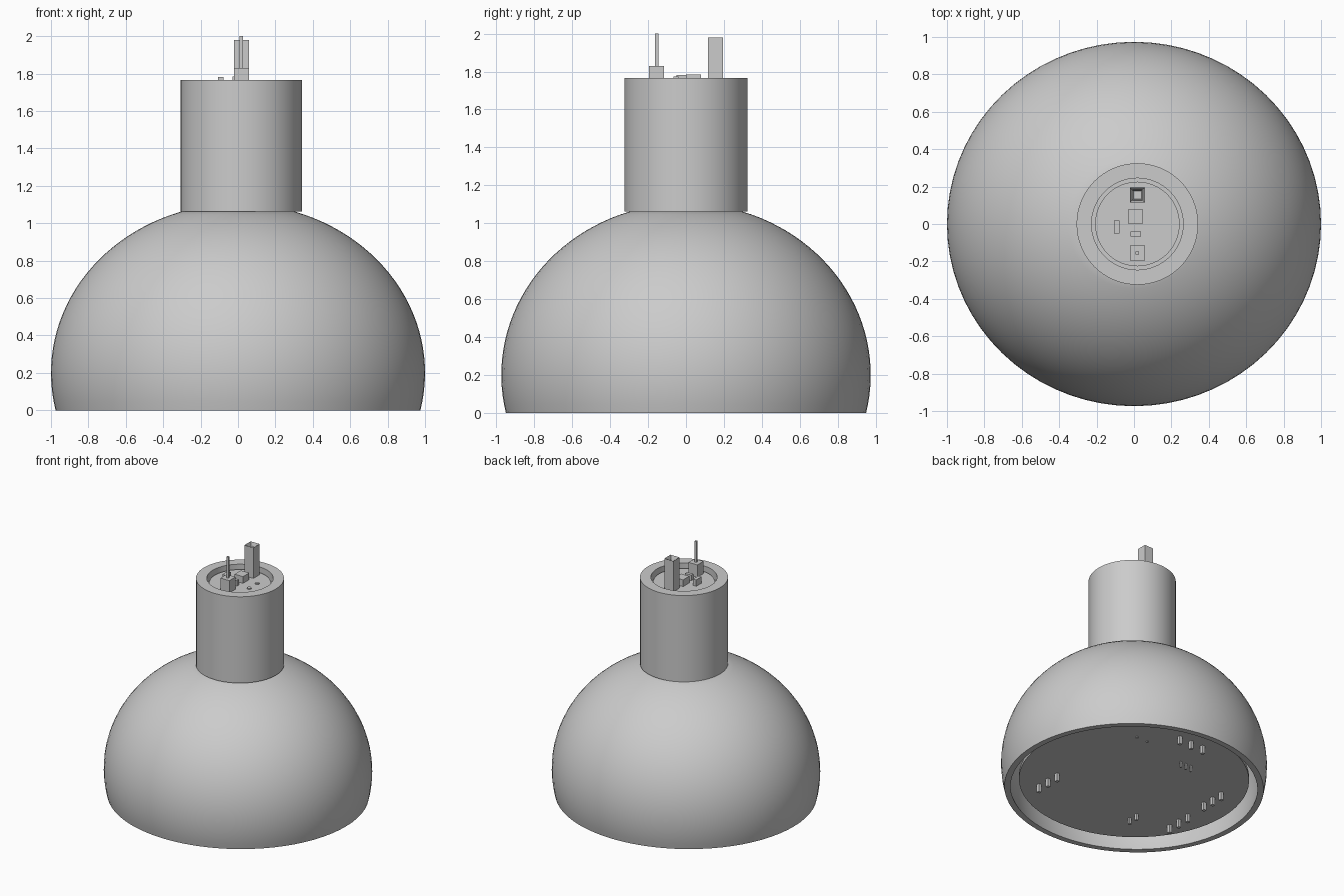
import bpy
import bmesh
import math

if "Cube" in bpy.data.objects:
    bpy.data.objects.remove(bpy.data.objects["Cube"], do_unlink=True)

grey = bpy.data.materials.new("plain_grey")
grey.use_nodes = True
grey.diffuse_color = (0.6, 0.6, 0.6, 1)
grey.node_tree.nodes["Principled BSDF"].inputs["Base Color"].default_value = (0.6, 0.6, 0.6, 1)


def finish(bm, name, smooth=False):
    bmesh.ops.recalc_face_normals(bm, faces=bm.faces)
    mesh = bpy.data.meshes.new(name)
    bm.to_mesh(mesh)
    bm.free()
    mesh.materials.append(grey)
    obj = bpy.data.objects.new(name, mesh)
    bpy.context.collection.objects.link(obj)
    if smooth:
        bpy.ops.object.select_all(action="DESELECT")
        obj.select_set(True)
        bpy.context.view_layer.objects.active = obj
        bpy.ops.object.shade_smooth_by_angle(angle=math.radians(30))
    return obj


def lathe(name, profile, centre=(0, 0), y_scale=1, segments=64):
    """Spin (radius, z) points round the vertical axis; radius 0 closes an end."""
    bm = bmesh.new()
    rings = []
    for r, z in profile:
        count = segments if r > 0 else 1
        rings.append([bm.verts.new((centre[0] + r * math.cos(math.tau * i / segments),
                                    centre[1] + r * y_scale * math.sin(math.tau * i / segments), z))
                      for i in range(count)])
    for a, b in zip(rings, rings[1:]):
        for i in range(segments):
            j = (i + 1) % segments
            corners = [a[i % len(a)], a[j % len(a)], b[j % len(b)], b[i % len(b)]]
            bm.faces.new(list(dict.fromkeys(corners)))
    return finish(bm, name, True)


def box(name, x, y, z):
    """Box from (low, high) pairs on each axis."""
    bm = bmesh.new()
    bmesh.ops.create_cube(bm, size=1)
    for v in bm.verts:
        v.co = [(lo + hi) / 2 + c * (hi - lo) for c, (lo, hi) in zip(v.co, (x, y, z))]
    return finish(bm, name)


def arc(radius, height, top, steps=28):
    """Ellipse arc from the floor up to the given height, centred at z = 0.2."""
    start, end = math.asin(-0.2 / height), math.asin((top - 0.2) / height)
    angles = [start + (end - start) * i / steps for i in range(steps + 1)]
    return [(radius * math.cos(t), 0.2 + height * math.sin(t)) for t in angles]


# Dome shell with an open underside
outer = arc(1, 0.905, 1.062)
inner = arc(0.955, 0.86, 1.02)
lathe("dome_shell", [(0, 1.062)] + outer[::-1] + inner + [(0, 1.02)], y_scale=0.974, segments=72)

# Cylindrical neck with a shallow recess
NECK = (0.018, 0)
lathe("neck", [(0, 1.062), (0.325, 1.062), (0.325, 1.765), (0.245, 1.765),
               (0.245, 1.70), (0, 1.70)], NECK)

# Circuit boards
FLOOR = 1.73
lathe("top_board", [(0, 1.69), (0.226, 1.69), (0.226, FLOOR), (0, FLOOR)], NECK)
lathe("bottom_board", [(0, 0.07), (0.862, 0.07), (0.862, 0.10), (0, 0.10)], y_scale=0.985)

# Chips and connectors on the top board
box("square_chip", (-0.03, 0.045), (0, 0.08), (FLOOR, 1.785))
box("small_chip", (-0.02, 0.037), (-0.067, -0.04), (FLOOR, 1.775))
box("side_chip", (-0.106, -0.078), (-0.05, 0.02), (FLOOR, 1.782))
box("pin_base", (-0.022, 0.058), (-0.195, -0.115), (FLOOR, 1.83))
box("contact_pin", (0.009, 0.027), (-0.164, -0.146), (1.82, 2.0))
for name, y in (("rear_button", 0.055), ("front_button", -0.047)):
    lathe(name, [(0, FLOOR), (0.016, FLOOR), (0.016, 1.738), (0, 1.738)], (0.134, y), segments=16)

# Tall socket with a stepped square hole
socket = box("tall_socket", (-0.022, 0.058), (0.115, 0.195), (FLOOR, 1.98))
bm = bmesh.new()
bm.from_mesh(socket.data)
top = [f for f in bm.faces if f.normal.z > 0.9]
for thickness, drop in ((0.015, 0.03), (0.01, 0.03)):
    bmesh.ops.inset_region(bm, faces=top, thickness=thickness)
    for v in top[0].verts:
        v.co.z -= drop
    bmesh.ops.inset_region(bm, faces=top, thickness=0.002)
bm.to_mesh(socket.data)
bm.free()


def pin_row(name, start, step, count, width, length):
    for i in range(count):
        x, y = start[0] + step[0] * i, start[1] + step[1] * i
        box(f"{name}_{i + 1}", (x - width / 2, x + width / 2), (y - width / 2, y + width / 2),
            (0.07 - length, 0.08))


# Pins under the bottom board
pin_row("back_pin", (-0.07, 0.71), (0.11, 0), 3, 0.026, 0.065)
pin_row("right_rear_pin", (-0.62, 0.07), (0, 0.1), 3, 0.026, 0.065)
pin_row("right_front_pin", (-0.64, -0.35), (0, 0.105), 3, 0.026, 0.065)
pin_row("left_pin", (0.495, -0.51), (0, 0.105), 3, 0.026, 0.065)
pin_row("inner_pin", (-0.19, 0.43), (0.048, 0), 3, 0.014, 0.05)
pin_row("lower_pin", (-0.345, -0.46), (0, 0.078), 2, 0.02, 0.05)
pin_row("short_pin", (0.295, 0.505), (0.1, 0), 2, 0.015, 0.01)
